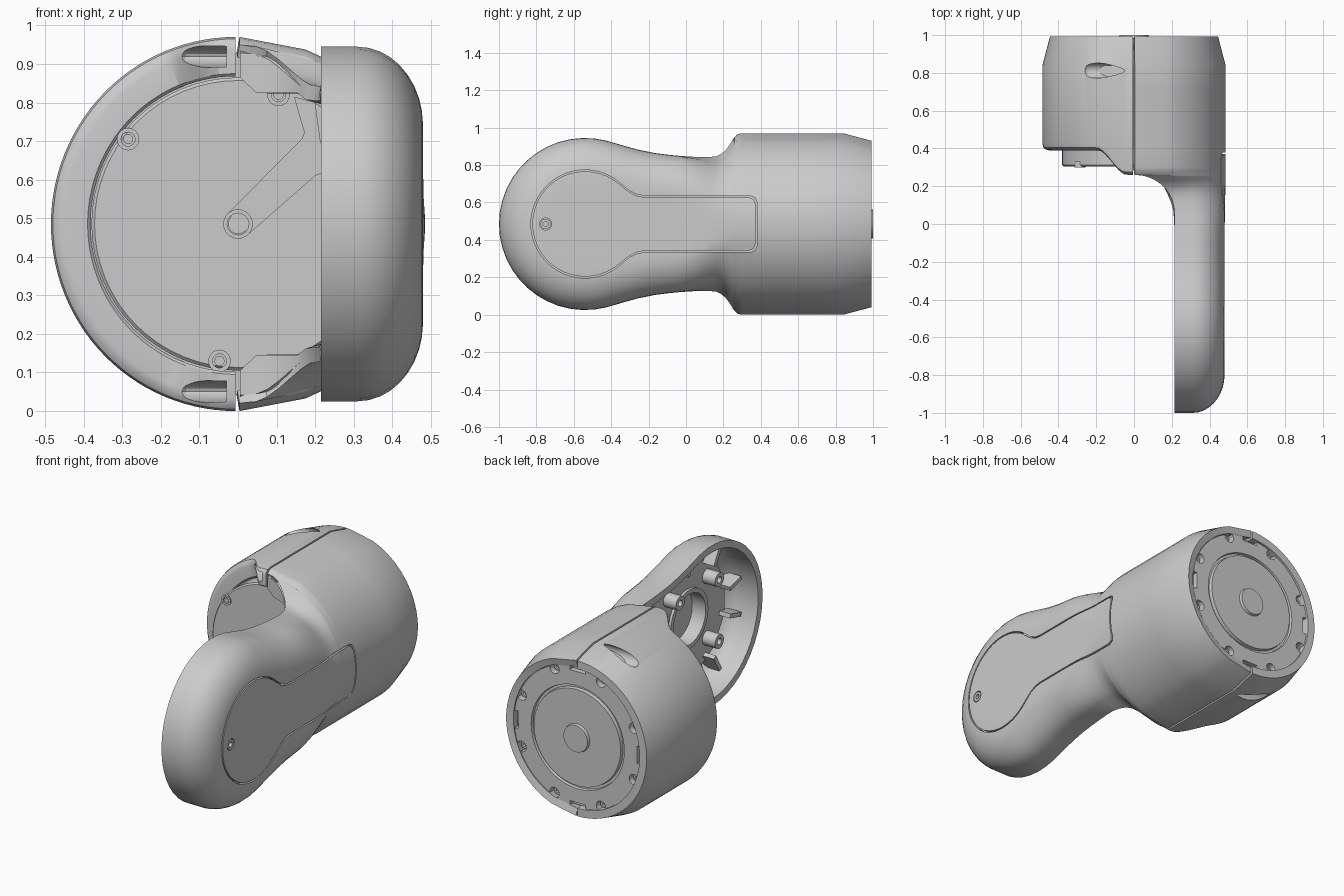
import bpy, bmesh, math
from math import sin, cos, pi, sqrt, radians

if "Cube" in bpy.data.objects:
    bpy.data.objects.remove(bpy.data.objects["Cube"])

C = 0.485   # height of the drum axis, also drum radius
R = 0.485


def finish(name, verts, faces, recalc=True, angle=28):
    me = bpy.data.meshes.new(name)
    me.from_pydata(verts, [], faces)
    bm = bmesh.new()
    bm.from_mesh(me)
    bmesh.ops.remove_doubles(bm, verts=bm.verts, dist=1e-5)
    if recalc:
        bmesh.ops.recalc_face_normals(bm, faces=bm.faces)
    bm.to_mesh(me)
    bm.free()
    ob = bpy.data.objects.new(name, me)
    bpy.context.collection.objects.link(ob)
    smooth(ob, angle)
    return ob


def smooth(ob, angle=28):
    bpy.ops.object.select_all(action='DESELECT')
    ob.select_set(True)
    bpy.context.view_layer.objects.active = ob
    bpy.ops.object.shade_smooth_by_angle(angle=radians(angle))


def apply(ob, mod):
    bpy.context.view_layer.objects.active = ob
    bpy.ops.object.modifier_apply(modifier=mod.name)


def cut(ob, cutters, operation='DIFFERENCE'):
    for c in cutters:
        m = ob.modifiers.new("cut", 'BOOLEAN')
        m.operation, m.solver, m.object = operation, 'EXACT', c
        apply(ob, m)
        bpy.data.objects.remove(c)
    smooth(ob)


def loft(name, rows):
    """Closed tube through equal-length closed sections, capped at both ends."""
    m, n = len(rows[0]), len(rows)
    f = [(i * m + j, i * m + (j + 1) % m, (i + 1) * m + (j + 1) % m, (i + 1) * m + j)
         for i in range(n - 1) for j in range(m)]
    f += [tuple(range(m)), tuple(range((n - 1) * m, n * m))]
    return finish(name, [p for r in rows for p in r], f)


def prism(name, pts, axis, a0, a1):
    """Extrude a 2D outline along x (points are y,z) or y (points are x,z)."""
    put = (lambda p, a: (a, p[0], p[1])) if axis == 'x' else (lambda p, a: (p[0], a, p[1]))
    return loft(name, [[put(p, a) for p in pts] for a in (a0, a1)])


def circle(u, w, r, n=24, stretch=1):
    return [(u + stretch * r * cos(2 * pi * i / n), w + r * sin(2 * pi * i / n)) for i in range(n)]


def lathe(name, prof, u=0, w=C, axis='y', n=64):
    """Spin a closed (radius, position) profile around an axis."""
    m = len(prof)
    v = []
    for i in range(n):
        t = 2 * pi * i / n
        for r, a in prof:
            p = (u + r * cos(t), w + r * sin(t))
            v.append((p[0], a, p[1]) if axis == 'y' else (a, p[0], p[1]))
    f = [(i * m + j, i * m + (j + 1) % m, (i + 1) % n * m + (j + 1) % m, (i + 1) % n * m + j)
         for i in range(n) for j in range(m)]
    return finish(name, v, f)


def tube(name, u, w, r1, r0, a0, a1, axis):
    return lathe(name, [(r0, a0), (r1, a0), (r1, a1), (r0, a1)], u, w, axis, 28)


def interp(tab, x):
    if x <= tab[0][0]:
        return tab[0][1]
    for (x0, y0), (x1, y1) in zip(tab, tab[1:]):
        if x <= x1:
            return y0 + (y1 - y0) * (x - x0) / (x1 - x0)
    return tab[-1][1]


def sstep(t):
    t = max(0, min(1, t))
    return t * t * (3 - 2 * t)


# Arm and right drum half: one lofted surface with a wall thickness
INSET = [(.215, 0)] + [(.31 + .17 * sin(pi / 2 * k / 9), .205 * (1 - cos(pi / 2 * k / 9))) for k in range(10)]
WIDTH = [(-.40, .438), (-.32, .415), (-.25, .396), (-.17, .38), (-.1, .371), (0, .361), (.1, .357),
         (.16, .361), (.20, .38), (.23, .417), (.255, .46), (.28, .481), (.30, .485)]


def inner_x(y):
    q = (y - .06) / .2
    return .215 if q < 0 else (.004 + .211 * sqrt(1 - q * q) if q < 1 else .004)


def half_section(kind, a):
    pts = []
    if kind == 'head':
        for x, o in INSET:
            r = .46 - o
            pts.append((x, -.54 - r * cos(a), r * sin(a)))
    else:
        y, h, x0 = a, interp(WIDTH, a), inner_x(a)
        s = sstep((y + .05) / .35)
        k = 1 - max(0, y - .84) / .152 * .083
        for xt, _ in INSET:
            x = x0 + (.48 - x0) * (xt - .215) / .265
            drum = h * sqrt((1 - (x / R) ** 2) / (1 - (x0 / R) ** 2))
            z = (1 - s) * (h - interp(INSET, x)) + s * drum
            pts.append((x * k, y, z * k))
    x, y, z = pts[-1]
    bulge = 0 if kind == 'head' else .005 * sstep((y + .05) / .35)
    return pts + [(x + bulge * (1 - g * g), y, z * g) for g in (.66, .33, 0)]


stations = [('head', radians(a)) for a in range(0, 105, 8)]
stations += [('neck', y) for y in (-.32, -.25, -.17, -.1, -.03, .03, .08, .12, .16, .19, .215, .235,
                                   .248, .256, .26, .28, .30, .39, .55, .70, .84, .992)]
verts, faces = [], []
for st in stations:
    half = half_section(*st)
    verts += [(x, y, C + z) for x, y, z in half] + [(x, y, C - z) for x, y, z in half[-2::-1]]
m = len(verts) // len(stations)
for i in range(len(stations) - 1):
    for j in range(m - 1):
        faces.append((i * m + j, i * m + j + 1, (i + 1) * m + j + 1, (i + 1) * m + j))
arm = finish("arm_shell", verts, faces, recalc=False)
sol = arm.modifiers.new("wall", 'SOLIDIFY')
sol.thickness, sol.offset = .04, -1
apply(arm, sol)
cover = arm.copy()
cover.data = arm.data.copy()
cover.name = "arm_cover"
bpy.context.collection.objects.link(cover)


# Keyhole-shaped cover set flush into the outer face, with a groove around it
def keyhole(g):
    up = [(-.54 + (.285 + g) * cos(radians(a)), (.285 + g) * sin(radians(a))) for a in range(180, 49, -6)]
    up += [(-.30, .172 + g), (-.26, .153 + g), (-.22, .147 + g), (.34 + g, .147 + g),
           (.365 + g, .137 + g), (.375 + g, .112 + g)]
    return [(y, C + z) for y, z in up] + [(y, C - z) for y, z in up[:0:-1]]


cut(arm, [prism("pocket_cutter", keyhole(.004), 'x', .448, .6)])
cut(cover, [prism("cover_outline", keyhole(-.004), 'x', .4465, .6)], 'INTERSECT')
cut(cover, [prism("hole_cutter", circle(-.75, C, .032), 'x', .462, .6)])
tube("cover_hole_ring", -.75, C, .028, .014, .455, .479, 'x')

# Lips that thicken the flare between drum and arm, top and bottom
for s in (1, -1):
    rows = []
    for y in (.05, .08, .12, .16, .19, .215, .235, .248, .256, .26, .305):
        x0, h = inner_x(y) + .001, interp(WIDTH, y)
        low = .34 + .05 * max(0, 1 - x0 / .05) ** 2
        top = max(low + .002, h - .02)
        rows.append([(x, y + .001, C + s * z) for x, z in
                     ((x0, low), (x0, top), (x0 + .05, top - .012), (x0 + .05, low - .002))])
    loft("flare_lip", rows)

# Inside of the arm: mounting plate, centre bore, posts and ribs
plate_pts = [(-.54 + .35 * cos(radians(a)), C + .35 * sin(radians(a))) for a in range(45, 316, 30)]
plate_pts += [(-.2, C - .24), (.12, C - .24), (.12, C + .24), (-.2, C + .24)]
plate = prism("mounting_plate", plate_pts, 'x', .37, .40)
cut(plate, [prism("bore_cutter", circle(-.54, C, .15, 40), 'x', .3, .5)])
tube("bore_ring", -.54, C, .17, .145, .355, .44, 'x')
for k in range(4):
    a = radians(45 + 90 * k)
    tube("mounting_post", -.54 + .25 * cos(a), C + .25 * sin(a), .04, .018, .29, .39, 'x')
for a in (75, 120, 165, 195, 240, 285):
    c, s = cos(radians(a)), sin(radians(a))
    pts = [(-.54 + r * c - w * s, C + r * s + w * c) for r, w in ((.3, -.012), (.402, -.012), (.402, .012), (.3, .012))]
    prism("inner_rib", pts, 'x', .30, .39)

# Left drum half: profile swept over a half circle, front edge drops to a lug at each end
N = 56
rows = []
for i in range(N + 1):
    t = pi * i / N
    f = .39 - .13 * sstep(1 - (R * sin(t) - .04) / .16)
    prof = [(.40, .992), (.445, .992), (R, .84), (R, f + .035), (.48, f + .015), (.467, f + .004),
            (.45, f), (.39, f), (.383, f + .007), (.383, .84), (.40, .86)]
    rows.append([(-.006 - (r - .006) * sin(t), y, C + r * cos(t)) for r, y in prof])
left = loft("left_drum_half", rows)


# Rounded screw pockets in the left half, top and bottom
def capsule(x1, y, z, r, stretch=1):
    sec = [(-.03, r)] + [(x1 - r * sin(b), r * cos(b)) for b in (0, .4, .8, 1.2, 1.5)]
    return loft("slot_cutter", [[(x, p, w) for p, w in circle(y, z, q, 24, stretch)] for x, q in sec])


cutters = []
for s in (1, -1):
    cutters += [capsule(-.235, .812, C + s * .443, .04), capsule(-.135, .285, C + s * .434, .028, 2.9)]
cut(left, cutters)

# Drum core, collar and rear cap
lathe("drum_core", [(0, .305), (.372, .305), (.38, .313), (.38, .86), (0, .86)])
lathe("core_collar", [(.375, .40), (.443, .40), (.443, .84), (.375, .84)])
cap = lathe("rear_cap", [(0, 1.0), (.076, 1.0), (.08, .985), (.275, .985), (.278, .965), (.292, .965),
                         (.295, .98), (.403, .98), (.403, .87), (0, .87)])
notches = []
for k in range(8):
    a = radians(22.5 + 45 * k)
    notches.append(prism("notch_cutter", circle(.385 * cos(a), C + .385 * sin(a), .03, 18), 'y', .94, 1.1))
for a in (0, 90, 180, 270):
    c, s = cos(radians(a)), sin(radians(a))
    pts = [(r * c - w * s, C + r * s + w * c) for r, w in ((.375, -.05), (.43, -.05), (.43, .05), (.375, .05))]
    notches.append(prism("notch_cutter", pts, 'y', .95, 1.1))
cut(cap, notches)
for k in range(8):
    a = radians(22.5 + 45 * k)
    tube("rear_screw", .385 * cos(a), C + .385 * sin(a), .02, .009, .93, .955, 'y')

# Front face details: cable guide, pivot boss and screw bosses
prism("cable_guide", [(-.027, C + .027), (.165, .705), (.172, .722), (.145, .815), (.20, .80), (.225, .62),
                      (.20, .61), (.027, C - .027)], 'y', .296, .32)
tube("pivot_boss", 0, C, .038, .028, .288, .32, 'y')
prism("pivot_pin", circle(0, C, .026), 'y', .296, .32)
for x, z in ((-.285, .705), (-.048, .13), (.105, .82)):
    tube("screw_boss", x, z, .029, .018, .298, .33, 'y')
    prism("screw_head", circle(x, z, .013), 'y', .301, .33)
